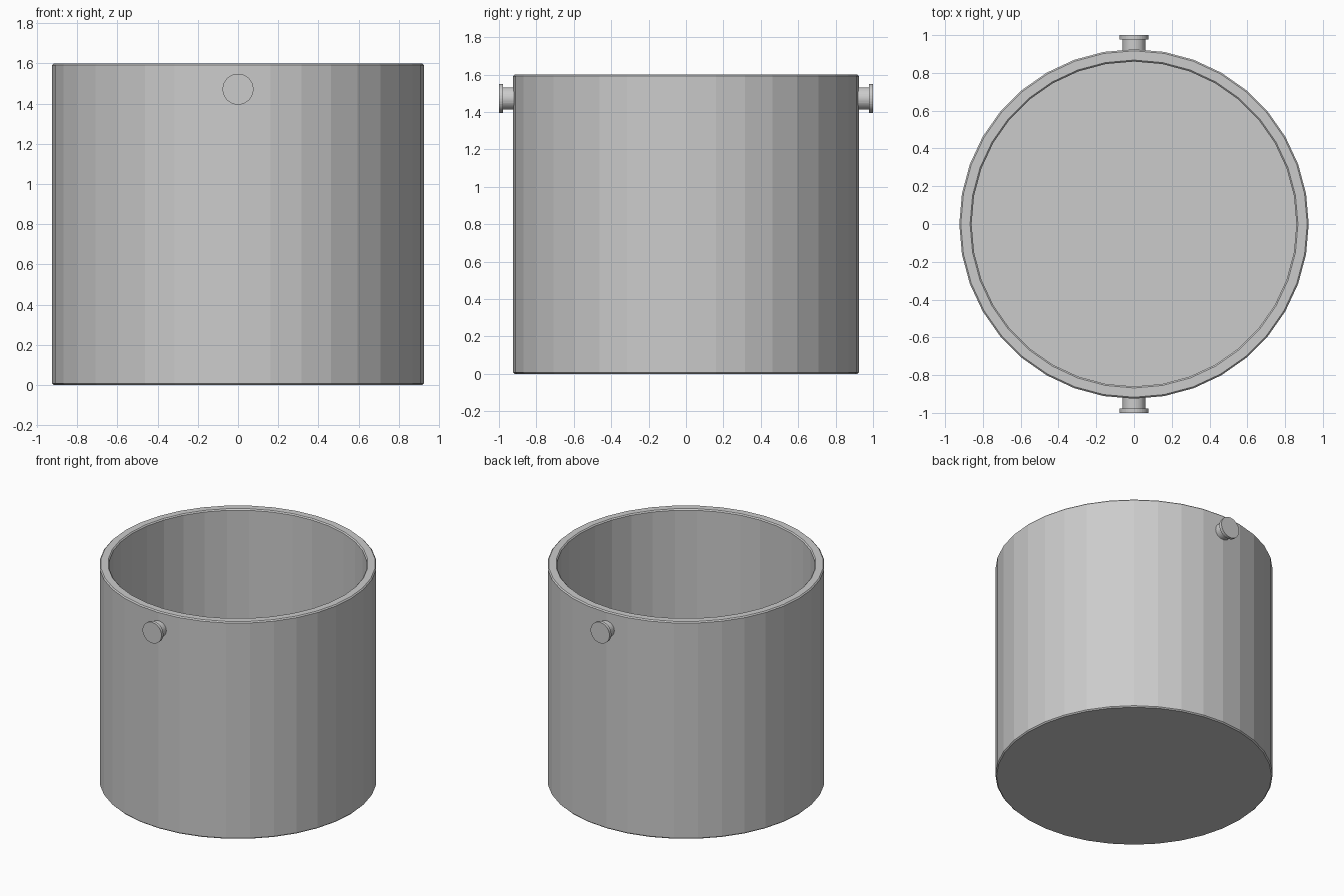
import bpy, bmesh
from math import sin, cos, pi
from mathutils import Matrix

if "Cube" in bpy.data.objects:
    bpy.data.objects.remove(bpy.data.objects["Cube"])


def lathe(name, profile, sides, matrix=Matrix()):
    """Revolve (radius, height) points around z; radius 0 closes an end."""
    bm = bmesh.new()
    rings = []
    for r, z in profile:
        n = 1 if r == 0 else sides
        rings.append([bm.verts.new((r * cos(2 * pi * i / sides),
                                    r * sin(2 * pi * i / sides), z)) for i in range(n)])
    for a, b in zip(rings, rings[1:]):
        if len(a) == 1:
            bm.faces.new(b[::-1])
            bm.verts.remove(a[0])
        elif len(b) == 1:
            bm.faces.new(a)
            bm.verts.remove(b[0])
        else:
            for i in range(sides):
                j = (i + 1) % sides
                bm.faces.new((a[i], a[j], b[j], b[i]))
    bm.transform(matrix)
    bmesh.ops.recalc_face_normals(bm, faces=bm.faces)
    mesh = bpy.data.meshes.new(name)
    bm.to_mesh(mesh)
    bm.free()
    obj = bpy.data.objects.new(name, mesh)
    bpy.context.collection.objects.link(obj)
    return obj


# Open pot with small bevels on the base and both rim edges
R, RI, H, T, B = 0.925, 0.86, 1.6, 0.065, 0.008
lathe("pot_body", [(0, 0), (R - B, 0), (R, B), (R, H - B), (R - B, H),
                   (RI + B, H), (RI, H - B), (RI, T), (0, T)], 36)

# Handle pegs on front and back: thin shaft with a flat round head
peg = [(0, 0.89), (0.06, 0.89), (0.06, 0.978), (0.077, 0.978), (0.077, 1.0), (0, 1.0)]
for name, angle in (("front_peg", pi / 2), ("back_peg", -pi / 2)):
    lathe(name, peg, 32, Matrix.Translation((0, 0, 1.472)) @ Matrix.Rotation(angle, 4, 'X'))
